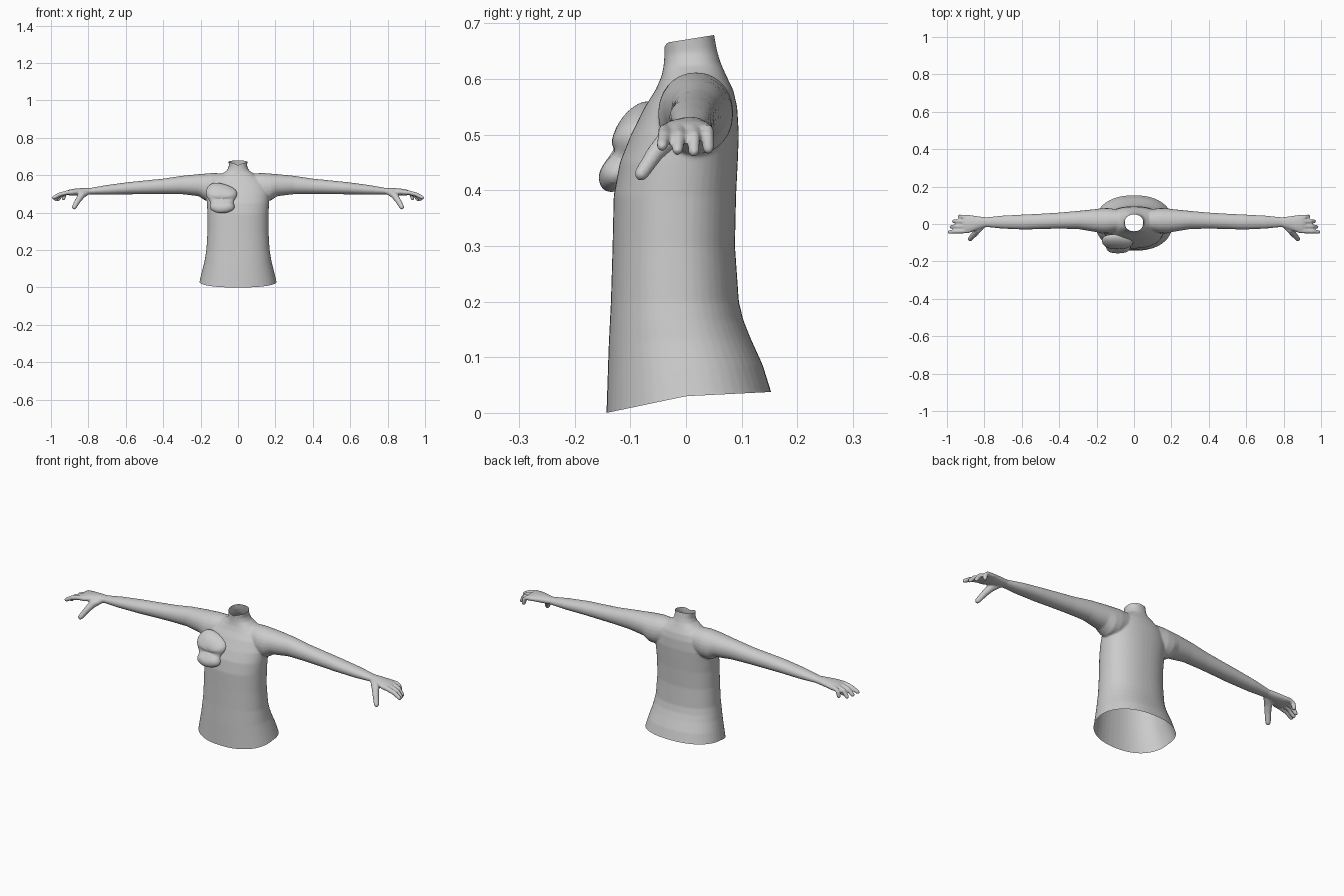
import bpy, bmesh, math
from mathutils import Vector

if "Cube" in bpy.data.objects:
    bpy.data.objects.remove(bpy.data.objects["Cube"])

grey = bpy.data.materials.new("plain_grey")
grey.diffuse_color = (0.6, 0.6, 0.6, 1)
grey.use_nodes = True
grey.node_tree.nodes["Principled BSDF"].inputs["Base Color"].default_value = grey.diffuse_color


def new_object(name, bm):
    bmesh.ops.recalc_face_normals(bm, faces=bm.faces[:])
    me = bpy.data.meshes.new(name)
    bm.to_mesh(me)
    bm.free()
    me.materials.append(grey)
    ob = bpy.data.objects.new(name, me)
    bpy.context.collection.objects.link(ob)
    return ob


def loft(bm, rings):
    """Skin a closed tube over a list of point rings."""
    loops = [[bm.verts.new(p) for p in r] for r in rings]
    n = len(loops[0])
    for a, b in zip(loops, loops[1:]):
        for i in range(n):
            j = (i + 1) % n
            bm.faces.new((a[i], a[j], b[j], b[i]))
    bm.faces.new(loops[0])
    bm.faces.new(loops[-1])


def oval(n, power):
    """Unit superellipse points."""
    out = []
    for i in range(n):
        a = 2 * math.pi * i / n
        c, s = math.cos(a), math.sin(a)
        out.append((math.copysign(abs(c) ** (2 / power), c),
                    math.copysign(abs(s) ** (2 / power), s)))
    return out


def finger(bm, pts, radii, side):
    """Round-tipped tube along a path."""
    pts = [Vector(p) for p in pts]
    d = (pts[-1] - pts[-2]).normalized()
    r = radii[-1]
    pts += [pts[-1] + d * r * 0.6, pts[-1] + d * r]
    radii = list(radii) + [r * 0.8, r * 0.3]
    rings = []
    for i, p in enumerate(pts):
        t = (pts[min(i + 1, len(pts) - 1)] - pts[max(i - 1, 0)]).normalized()
        u = t.cross(Vector((0, 0, 1))).normalized()
        v = t.cross(u)
        ring = [p + (u * c + v * s) * radii[i] for c, s in oval(12, 2)]
        rings.append([(q.x * side, q.y, q.z) for q in ring])
    loft(bm, rings)


bm = bmesh.new()

# Torso and neck: z, half width, front y, back y
torso = [(-0.03, 0.215, -0.145, 0.165), (0.0, 0.206, -0.143, 0.153),
         (0.06, 0.194, -0.141, 0.138), (0.12, 0.181, -0.139, 0.116),
         (0.16, 0.175, -0.137, 0.103), (0.20, 0.169, -0.135, 0.095),
         (0.30, 0.163, -0.132, 0.088), (0.39, 0.163, -0.130, 0.090),
         (0.45, 0.166, -0.119, 0.093), (0.50, 0.168, -0.099, 0.095),
         (0.55, 0.155, -0.074, 0.092), (0.58, 0.128, -0.055, 0.085),
         (0.605, 0.090, -0.044, 0.073), (0.625, 0.060, -0.040, 0.064),
         (0.645, 0.049, -0.039, 0.056), (0.67, 0.050, -0.039, 0.050),
         (0.70, 0.054, -0.040, 0.048)]
loft(bm, [[(w * c, (f + b) / 2 + (b - f) / 2 * s, z) for c, s in oval(48, 2.25)]
          for z, w, f, b in torso])

# Arms and palms: x, low z, high z, front y, back y
arm = [(0.06, 0.49, 0.610, -0.035, 0.075), (0.14, 0.465, 0.612, -0.050, 0.085),
       (0.175, 0.465, 0.609, -0.050, 0.084), (0.21, 0.488, 0.606, -0.042, 0.079),
       (0.30, 0.499, 0.597, -0.027, 0.070), (0.40, 0.500, 0.582, -0.025, 0.061),
       (0.50, 0.499, 0.572, -0.027, 0.055), (0.58, 0.498, 0.564, -0.030, 0.051),
       (0.70, 0.496, 0.548, -0.025, 0.045), (0.79, 0.498, 0.532, -0.016, 0.036),
       (0.83, 0.494, 0.532, -0.028, 0.041), (0.87, 0.492, 0.529, -0.044, 0.047),
       (0.90, 0.492, 0.524, -0.048, 0.049), (0.915, 0.496, 0.518, -0.044, 0.046)]
# Fingers: y at knuckle, y at tip, x and z at tip
fingers = [(-0.036, -0.043, 0.995, 0.480), (-0.011, -0.015, 0.985, 0.473),
           (0.014, 0.014, 0.972, 0.470), (0.037, 0.040, 0.942, 0.475)]
for side in (-1, 1):
    loft(bm, [[(x * side, (f + b) / 2 + (b - f) / 2 * c, (l + h) / 2 + (h - l) / 2 * s)
               for c, s in oval(24, 2.1)] for x, l, h, f, b in arm])
    for y0, y1, x, z in fingers:
        finger(bm, [(0.88, y0, 0.509), (0.915, (y0 * 2 + y1) / 3, 0.507),
                    ((0.915 + x) / 2, (y0 + y1) / 2, 0.497), (x - 0.009, y1, z)],
               [0.012, 0.012, 0.0115, 0.0105], side)
    # Thumb
    finger(bm, [(0.80, -0.002, 0.512), (0.835, -0.030, 0.495), (0.855, -0.056, 0.466),
                (0.876, -0.080, 0.430)], [0.014, 0.020, 0.016, 0.013], side)
body = new_object("torso_and_arms", bm)

# Fuse the parts into one skin
bpy.context.view_layer.objects.active = body
body.select_set(True)
remesh = body.modifiers.new("fuse", 'REMESH')
remesh.mode = 'VOXEL'
remesh.voxel_size = 0.0045
smooth = body.modifiers.new("soften", 'SMOOTH')
smooth.factor = 0.5
smooth.iterations = 5
for m in ("fuse", "soften"):
    bpy.ops.object.modifier_apply(modifier=m)

# Open the waist and neck, then shape the two rims
bm = bmesh.new()
bm.from_mesh(body.data)
for z, n in ((0.0, -1), (0.668, 1)):
    bmesh.ops.bisect_plane(bm, geom=bm.verts[:] + bm.edges[:] + bm.faces[:],
                           plane_co=(0, 0, z), plane_no=(0, 0, n), clear_outer=True)
for v in bm.verts:
    x, y, z = v.co
    if z < 0.2:
        rise = 0.03 + (y * 0.21 if y < 0 else y * 0.05)
        v.co.z += max(0, rise) * (1 - z / 0.2)
    elif z > 0.63 and abs(x) < 0.1:
        t = (z - 0.63) / 0.038
        v.co.z += t * (0.003 + y * 0.16 - 0.010 * max(0, 1 - abs(x) / 0.03) * (y < 0))
bm.to_mesh(body.data)
bm.free()

# Lobed chest growth: domed outline standing off the chest (x, z)
outline = [(-0.172, 0.525), (-0.155, 0.550), (-0.130, 0.563), (-0.095, 0.560),
           (-0.050, 0.548), (-0.008, 0.525), (0.000, 0.500), (-0.010, 0.475),
           (-0.028, 0.458), (-0.014, 0.435), (-0.022, 0.412), (-0.060, 0.397),
           (-0.105, 0.394), (-0.140, 0.408), (-0.155, 0.425), (-0.143, 0.455),
           (-0.168, 0.480), (-0.174, 0.505)]
cx, cz = -0.086, 0.476
bm = bmesh.new()
rings = []
for s, bulge in ((0.9, -0.5), (1.0, 0.0), (0.97, 0.35), (0.87, 0.62), (0.7, 0.85),
                 (0.5, 0.96), (0.25, 1.0), (0.03, 1.0)):
    ring = []
    for px, pz in outline:
        x, z = cx + (px - cx) * s, cz + (pz - cz) * s
        base = -0.065 - (0.56 - z) * 0.40
        groove = 0.016 * math.exp(-((z - 0.468) / 0.014) ** 2) * max(0, bulge)
        ring.append((x, base - 0.043 * bulge + groove, z))
    rings.append(ring)
loft(bm, rings)
lump = new_object("chest_lump", bm)
sub = lump.modifiers.new("round", 'SUBSURF')
sub.levels = sub.render_levels = 2

for ob in (body, lump):
    bpy.ops.object.select_all(action='DESELECT')
    ob.select_set(True)
    bpy.context.view_layer.objects.active = ob
    bpy.ops.object.shade_smooth_by_angle(angle=math.radians(50))
